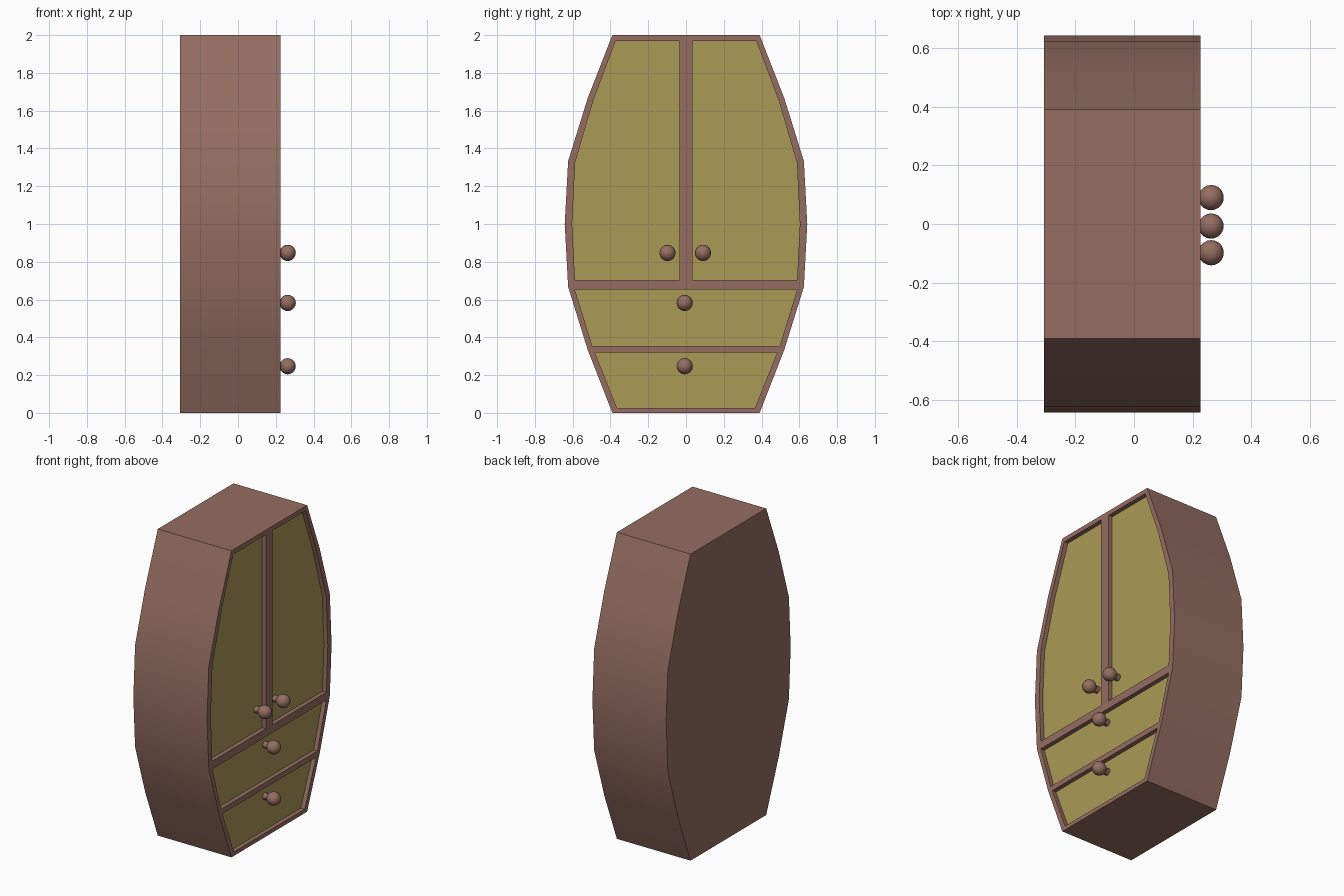
import bpy, bmesh, math
from mathutils import Matrix

if "Cube" in bpy.data.objects:
    bpy.data.objects.remove(bpy.data.objects["Cube"])

FRONT, BACK, FLOOR = 0.226, -0.306, 0.198


def material(name, rgb):
    m = bpy.data.materials.new(name)
    m.diffuse_color = (*rgb, 1)
    m.use_nodes = True
    m.node_tree.nodes["Principled BSDF"].inputs["Base Color"].default_value = m.diffuse_color
    return m


wood = material("brown_wood", (0.30, 0.155, 0.12))
panel_paint = material("olive_panel", (0.40, 0.32, 0.09))


def add_object(name, bm, mat):
    bmesh.ops.recalc_face_normals(bm, faces=bm.faces)
    me = bpy.data.meshes.new(name)
    bm.to_mesh(me)
    bm.free()
    me.materials.append(mat)
    ob = bpy.data.objects.new(name, me)
    bpy.context.collection.objects.link(ob)
    return ob


def prism(name, outline, x0, x1, mat):
    """Extrude a (y, z) outline along x."""
    bm = bmesh.new()
    face = bm.faces.new([bm.verts.new((x0, y, z)) for y, z in outline])
    ext = bmesh.ops.extrude_face_region(bm, geom=[face], use_keep_orig=True)
    verts = [v for v in ext["geom"] if isinstance(v, bmesh.types.BMVert)]
    bmesh.ops.translate(bm, verts=verts, vec=(x1 - x0, 0, 0))
    return add_object(name, bm, mat)


def symmetric(half):
    return half + [(-y, z) for y, z in reversed(half)]


# Barrel-shaped carcass
body = prism("cabinet_body", symmetric([
    (0.39, 0), (0.52, 0.333), (0.624, 0.667), (0.642, 1.0),
    (0.624, 1.333), (0.52, 1.667), (0.39, 2.0)]), BACK, FRONT, wood)

# Panel outlines: two doors and two drawers
door = [(0.035, 0.703), (0.588, 0.703), (0.603, 1.0), (0.587, 1.325),
        (0.492, 1.65), (0.372, 1.97), (0.035, 1.97)]
panels = {
    "right_door": door,
    "left_door": [(-y, z) for y, z in door],
    "upper_drawer": symmetric([(0.497, 0.355), (0.588, 0.652)]),
    "lower_drawer": symmetric([(0.365, 0.026), (0.483, 0.32)]),
}

# Recess each panel into the front
for name, outline in panels.items():
    cutter = prism(name + "_cutter", outline, FLOOR - 0.01, FRONT + 0.1, wood)
    cutter.hide_render = True
    mod = body.modifiers.new(name, "BOOLEAN")
    mod.object, mod.operation, mod.solver = cutter, "DIFFERENCE", "EXACT"
    bpy.context.view_layer.objects.active = body
    bpy.ops.object.modifier_apply(modifier=mod.name)
    bpy.data.objects.remove(cutter)
    prism(name + "_panel", outline, FLOOR - 0.01, FLOOR, panel_paint)


def knob(name, y, z):
    bm = bmesh.new()
    turn = Matrix.Rotation(math.pi / 2, 4, "Y")
    bmesh.ops.create_uvsphere(bm, u_segments=16, v_segments=10, radius=0.043,
                              matrix=Matrix.Translation((0.263, y, z)) @ turn)
    bmesh.ops.create_cone(bm, cap_ends=True, segments=12, radius1=0.022,
                          radius2=0.022, depth=0.05,
                          matrix=Matrix.Translation((0.215, y, z)) @ turn)
    return add_object(name, bm, wood)


# Round knobs on short stems
smooth = [body,
          knob("right_door_knob", 0.09, 0.847),
          knob("left_door_knob", -0.098, 0.847),
          knob("upper_drawer_knob", -0.007, 0.582),
          knob("lower_drawer_knob", -0.007, 0.247)]

bpy.ops.object.select_all(action="DESELECT")
for ob in smooth:
    ob.select_set(True)
bpy.context.view_layer.objects.active = body
bpy.ops.object.shade_smooth_by_angle(angle=math.radians(30))
